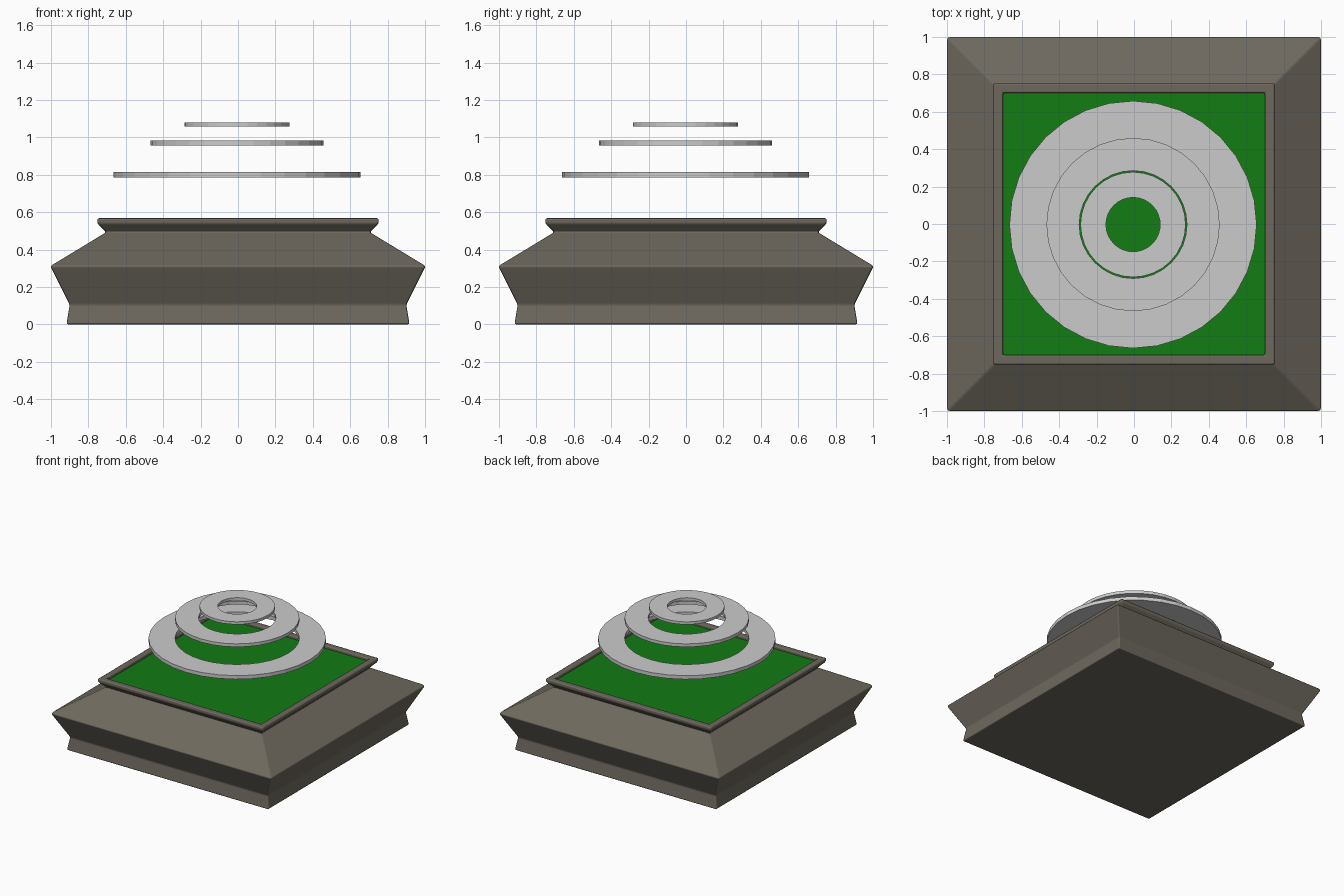
import bpy, bmesh, math

if "Cube" in bpy.data.objects:
    bpy.data.objects.remove(bpy.data.objects["Cube"])


def material(name, rgb):
    m = bpy.data.materials.new(name)
    m.diffuse_color = (*rgb, 1)
    m.use_nodes = True
    m.node_tree.nodes["Principled BSDF"].inputs["Base Color"].default_value = m.diffuse_color
    return m


def make_object(name, bm, mat=None):
    mesh = bpy.data.meshes.new(name)
    bm.to_mesh(mesh)
    bm.free()
    ob = bpy.data.objects.new(name, mesh)
    bpy.context.collection.objects.link(ob)
    if mat:
        mesh.materials.append(mat)
    return ob


def loft(bm, profile, sides, start, closed=False):
    """Stack rings given as (corner radius, z) and skin them."""
    rings = []
    for r, z in profile:
        rings.append([bm.verts.new((r * math.cos(start + i * math.tau / sides),
                                    r * math.sin(start + i * math.tau / sides), z))
                      for i in range(sides)])
    pairs = list(zip(rings, rings[1:]))
    if closed:
        pairs.append((rings[-1], rings[0]))
    for a, b in pairs:
        for i in range(sides):
            j = (i + 1) % sides
            bm.faces.new((a[i], a[j], b[j], b[i]))
    return rings


stone = material("stone", (0.155, 0.14, 0.112))
green = material("green", (0.006, 0.2, 0.007))

# Square plinth: flared sides, waisted neck and raised rim
profile = [(0.917, 0), (0.90, 0.105), (1.003, 0.312), (0.705, 0.493),
           (0.752, 0.54), (0.752, 0.568), (0.70, 0.568), (0.70, 0.535)]
bm = bmesh.new()
rings = loft(bm, [(h * math.sqrt(2), z) for h, z in profile], 4, math.pi / 4)
bm.faces.new(rings[0][::-1])
plinth = make_object("plinth", bm, stone)
bevel = plinth.modifiers.new("soft_edges", 'BEVEL')
bevel.width = 0.01
bevel.segments = 2
bevel.limit_method = 'ANGLE'
bevel.angle_limit = math.radians(15)
for p in plinth.data.polygons:
    p.use_smooth = True
bevel.harden_normals = True

# Green panel set inside the rim
bm = bmesh.new()
bmesh.ops.create_grid(bm, x_segments=1, y_segments=1, size=0.702)
panel = make_object("green_panel", bm, green)
panel.location.z = 0.545

# Three floating flat rings: outer radius, inner radius, bottom, top
for name, ro, ri, z0, z1 in [("lower_ring", 0.661, 0.463, 0.785, 0.815),
                             ("middle_ring", 0.463, 0.288, 0.958, 0.984),
                             ("upper_ring", 0.281, 0.145, 1.058, 1.080)]:
    bm = bmesh.new()
    loft(bm, [(ro, z0), (ro, z1), (ri, z1), (ri, z0)], 32, 0, closed=True)
    ring = make_object(name, bm)
    ring.location = (-0.005, -0.003, 0)
